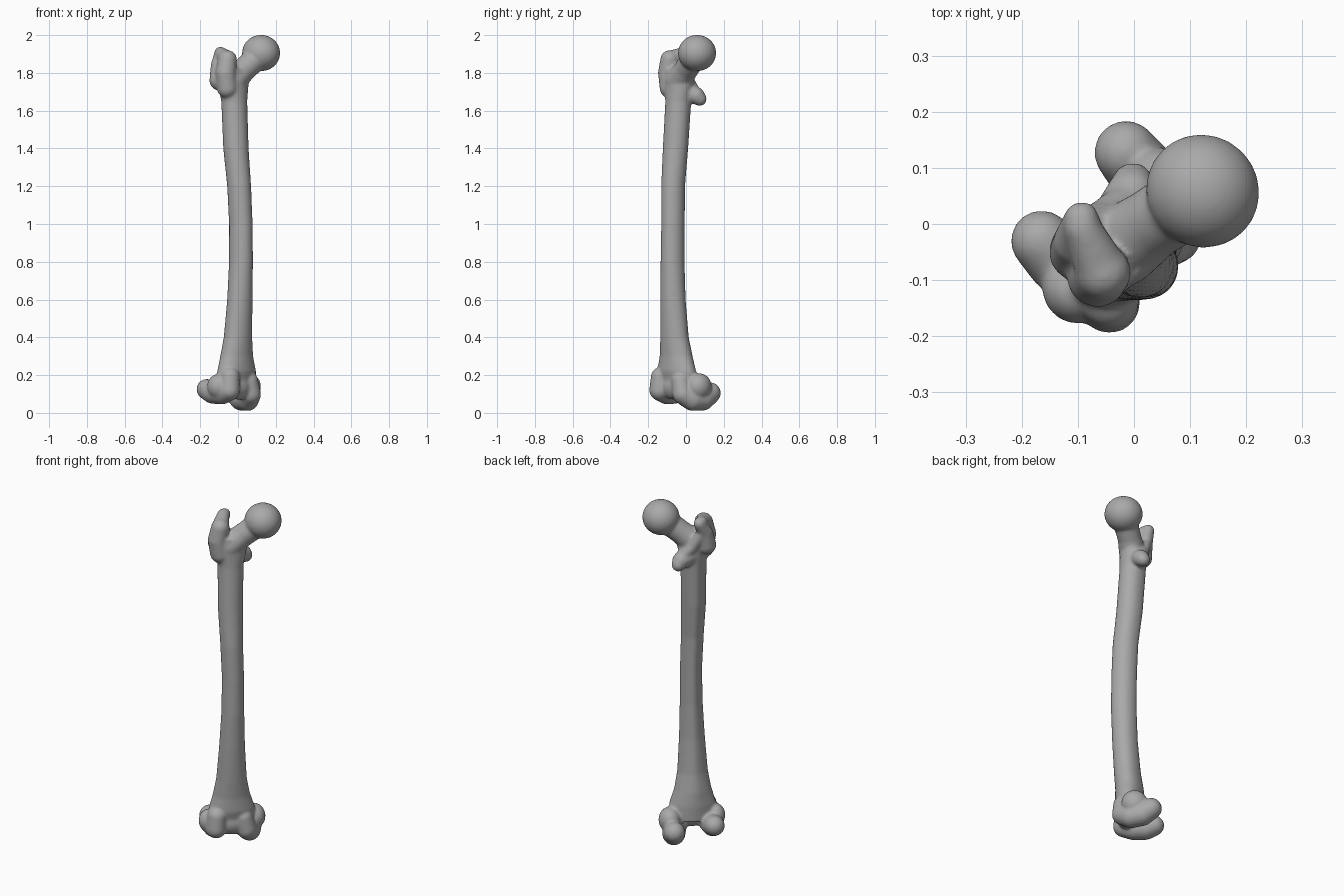
import bpy, bmesh, math
from mathutils import Vector, Matrix

cube = bpy.data.objects.get("Cube")
if cube:
    bpy.data.objects.remove(cube, do_unlink=True)

bone_grey = bpy.data.materials.new("bone_grey")
bone_grey.use_nodes = True
colour = (0.4, 0.4, 0.4, 1)
bone_grey.diffuse_color = colour
bone_grey.node_tree.nodes["Principled BSDF"].inputs["Base Color"].default_value = colour

bm = bmesh.new()


def ball(centre, radii):
    """Ellipsoid mass."""
    mat = Matrix.Translation(centre) @ Matrix.Diagonal((*radii, 1))
    bmesh.ops.create_uvsphere(bm, u_segments=24, v_segments=16, radius=1, matrix=mat)


def ridge(points, steps=6):
    """Rounded limb swept through (x, y, z, radius) points."""
    for a, b in zip(points, points[1:]):
        for i in range(steps + 1):
            p = Vector(a).lerp(Vector(b), i / steps)
            ball(p[:3], (p[3],) * 3)


def loft(sections, n=32):
    """Shaft through (z, x, y, rx, ry) sections, with a crest along the back."""
    rings = []
    for z, x, y, rx, ry in sections:
        ring = []
        for k in range(n):
            t = math.tau * k / n
            crest = 1 + 0.12 * max(0, math.sin(t)) ** 8
            ring.append(bm.verts.new((x + rx * math.cos(t), y + ry * math.sin(t) * crest, z)))
        rings.append(ring)
    for lo, hi in zip(rings, rings[1:]):
        for k in range(n):
            j = (k + 1) % n
            bm.faces.new((lo[k], lo[j], hi[j], hi[k]))
    bm.faces.new(rings[0][::-1])
    bm.faces.new(rings[-1])


# Shaft, flaring towards the knee
loft([
    (0.13, -.04, -.02, .13, .065),
    (0.22, -.04, -.03, .125, .075),
    (0.30, -.042, -.032, .100, .072),
    (0.40, -.043, -.043, .082, .068),
    (0.60, -.042, -.056, .069, .065),
    (0.80, -.039, -.062, .061, .065),
    (1.00, -.038, -.060, .059, .065),
    (1.20, -.044, -.053, .061, .065),
    (1.40, -.047, -.032, .067, .067),
    (1.65, -.043, -.015, .070, .067),
    (1.75, -.045, -.010, .092, .070),
    (1.82, -.050, -.012, .080, .060),
])

# Hip head and neck
ball((.128, -.045, 1.905), (.100, .103, .096))
ridge([(-.045, -.012, 1.76, .072), (.02, -.022, 1.815, .064), (.10, -.04, 1.88, .066)])

# Greater trochanter with its hooked rear tip
ridge([(-.10, -.02, 1.72, .055), (-.112, -.02, 1.80, .055), (-.10, -.022, 1.87, .05)])
ridge([(-.105, .035, 1.76, .053), (-.095, .05, 1.84, .042), (-.06, .072, 1.905, .032)])
ridge([(-.10, -.02, 1.87, .048), (-.07, .06, 1.905, .034)])

# Lesser trochanter and the crest joining the two
ridge([(-.01, .02, 1.70, .055), (.035, .04, 1.68, .046), (.05, .053, 1.662, .037)])
ridge([(.035, .04, 1.69, .03), (-.03, .05, 1.76, .03), (-.075, .06, 1.84, .03)])

# Outer knee condyle
ridge([(-.125, -.065, .19, .052), (-.13, -.068, .12, .055), (-.13, -.01, .108, .063),
       (-.137, .05, .11, .062), (-.138, .095, .125, .055)])
ball((-.16, -.01, .14), (.055, .06, .065))

# Inner knee condyle
ridge([(.02, -.06, .17, .05), (.035, -.06, .10, .055), (.06, -.01, .072, .062),
       (.075, .05, .074, .062), (.08, .1, .105, .057)])
ball((.09, .01, .14), (.06, .07, .07))

# Groove floor between the condyles
ball((-.04, -.045, .14), (.10, .055, .07))

# Turn to the standing pose and fuse into one surface
bmesh.ops.rotate(bm, verts=bm.verts, cent=(0, 0, 0), matrix=Matrix.Rotation(math.radians(45), 3, 'Z'))
mesh = bpy.data.meshes.new("thigh_bone")
bm.to_mesh(mesh)
bm.free()
mesh.materials.append(bone_grey)
bone = bpy.data.objects.new("thigh_bone", mesh)
bpy.context.collection.objects.link(bone)

fuse = bone.modifiers.new("fuse", 'REMESH')
fuse.mode = 'VOXEL'
fuse.voxel_size = 0.007
fuse.use_smooth_shade = True
soften = bone.modifiers.new("soften", 'SMOOTH')
soften.factor = 0.5
soften.iterations = 10
